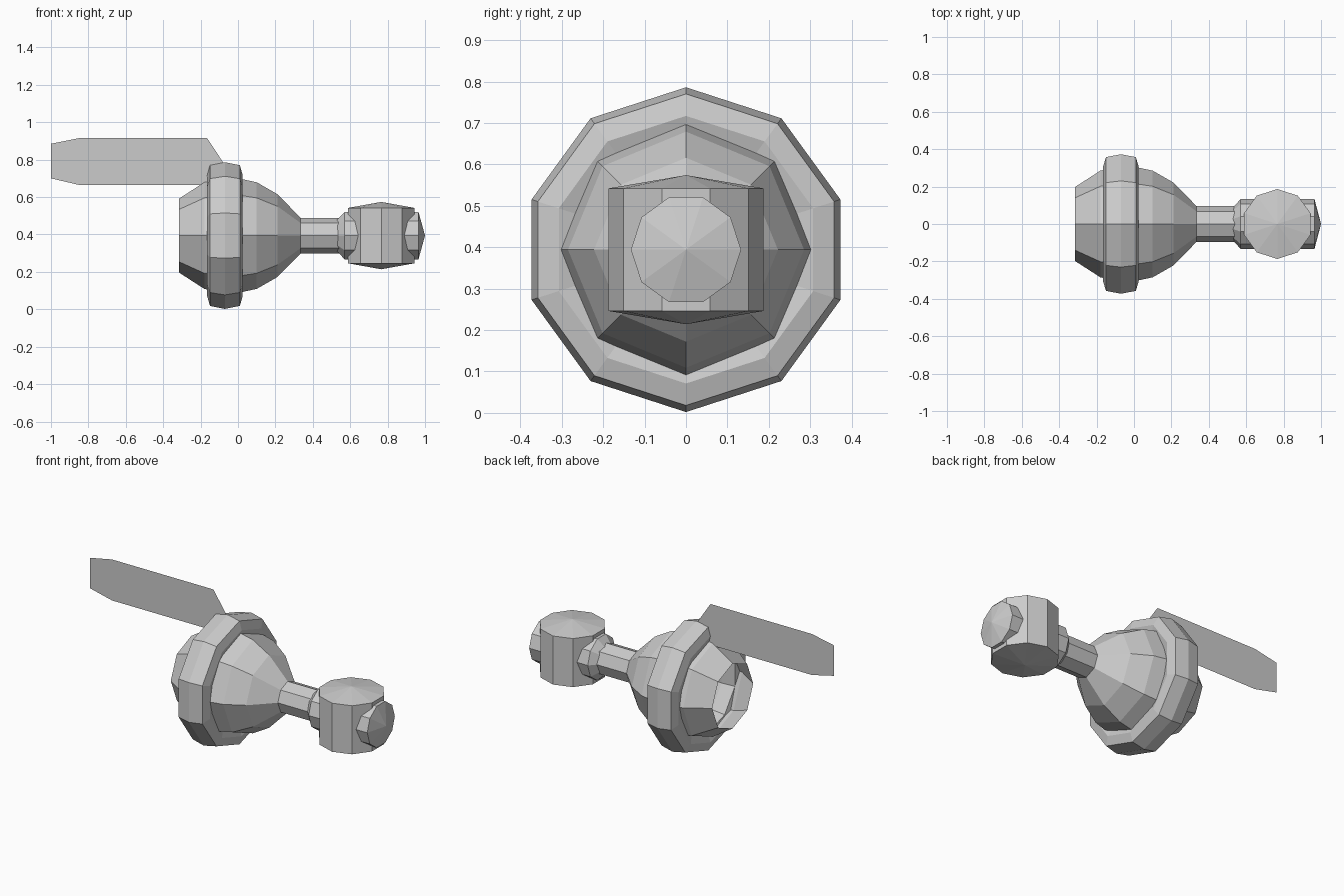
import bpy, bmesh
from math import cos, sin, pi

if "Cube" in bpy.data.objects:
    bpy.data.objects.remove(bpy.data.objects["Cube"])

ZC = 0.394   # height of the main horizontal axis
XD = 0.766   # centre of the vertical drum


def mesh_object(name, bm):
    me = bpy.data.meshes.new(name)
    bm.to_mesh(me)
    bm.free()
    ob = bpy.data.objects.new(name, me)
    bpy.context.collection.objects.link(ob)
    return ob


def lathe(name, profile, sides, axis='X', phase=0.0, closed=False):
    """Revolve (along, radius) points about the X axis or the drum's Z axis."""
    bm = bmesh.new()
    rings = []
    for t, r in profile:
        ring = []
        for i in range(sides):
            a = phase + 2 * pi * i / sides
            u, v = r * cos(a), r * sin(a)
            co = (t, u, ZC + v) if axis == 'X' else (XD + u, v, ZC + t)
            ring.append(bm.verts.new(co))
        rings.append(ring)
    pairs = list(zip(rings, rings[1:]))
    if closed:
        pairs.append((rings[-1], rings[0]))
    for a, b in pairs:
        for i in range(sides):
            j = (i + 1) % sides
            bm.faces.new((a[i], a[j], b[j], b[i]))
    bmesh.ops.remove_doubles(bm, verts=bm.verts, dist=1e-5)
    bmesh.ops.recalc_face_normals(bm, faces=bm.faces)
    return mesh_object(name, bm)


# Open bell-shaped body running into an octagonal neck
body = lathe("bell_body", [(-0.315, 0.198), (-0.18, 0.285), (-0.04, 0.315),
                           (0.1, 0.285), (0.21, 0.222), (0.335, 0.095),
                           (0.6, 0.095)], 8)
if body.data.polygons[0].normal.z < 0 and body.data.polygons[0].center.z > ZC:
    body.data.flip_normals()

# Rounded ten-sided band around the bell
lathe("bell_band", [(-0.165, 0.323), (-0.15, 0.376), (-0.07, 0.392),
                    (0.01, 0.376), (0.025, 0.323), (0.01, 0.27),
                    (-0.07, 0.255), (-0.15, 0.27)], 10, phase=pi / 2, closed=True)

# Vertical drum with shallow cone caps
lathe("vertical_drum", [(-0.18, 0), (-0.148, 0.187), (0.148, 0.187), (0.18, 0)],
      10, axis='Z', phase=pi / 2)

# Horizontal cross barrel through the drum
lathe("cross_barrel", [(0.45, 0), (0.57, 0.133), (0.965, 0.133), (1.0, 0)], 10)

# Thin flat blade on the centre plane
bm = bmesh.new()
outline = [(-1, 0.70), (-0.85, 0.665), (0.0, 0.665), (-0.165, 0.915),
           (-0.85, 0.915), (-1, 0.885)]
bm.faces.new([bm.verts.new((x, 0, z)) for x, z in outline])
mesh_object("flat_blade", bm)
